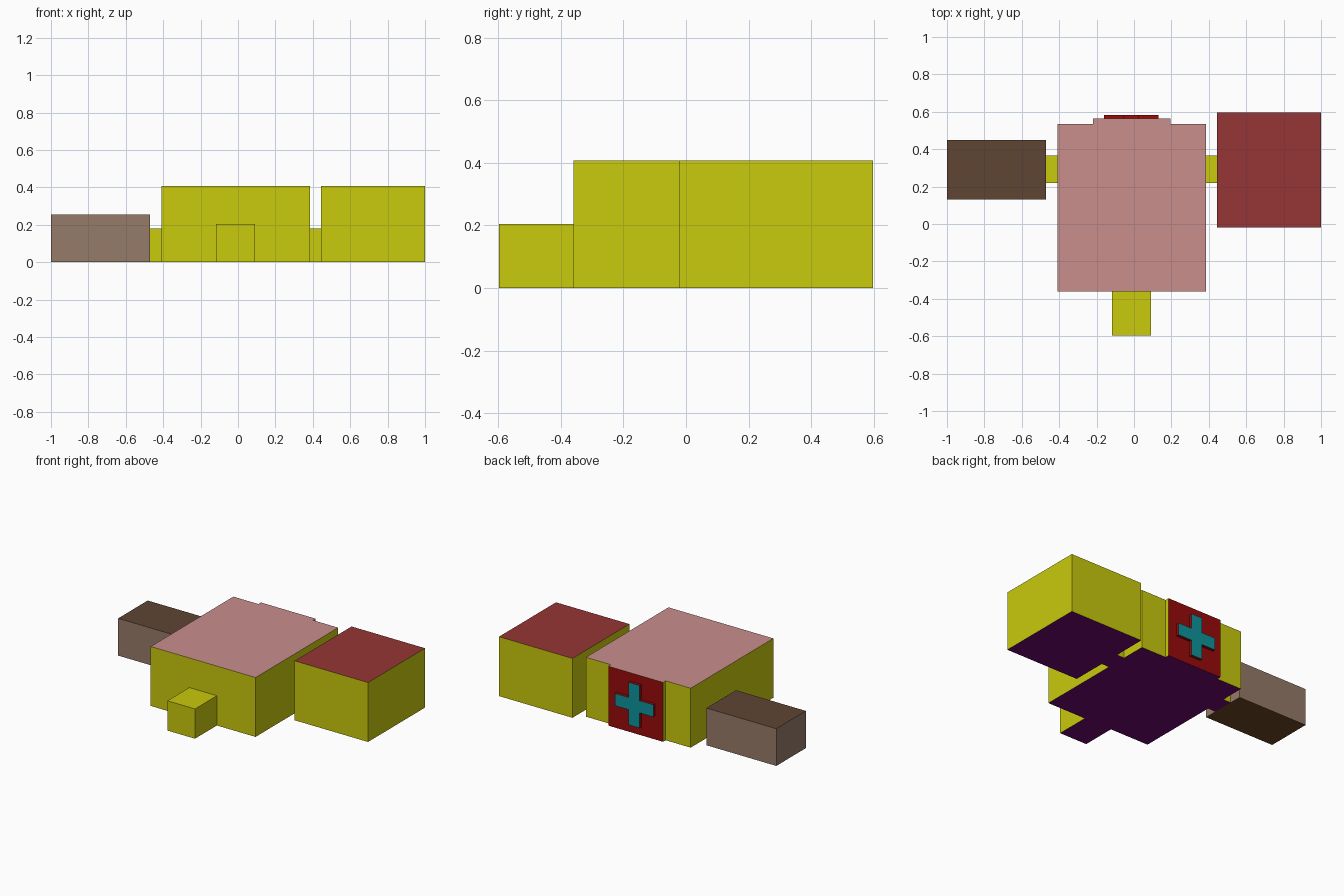
import bpy
import bmesh
from mathutils import Vector

if "Cube" in bpy.data.objects:
    bpy.data.objects.remove(bpy.data.objects["Cube"])


def srgb(r, g, b):
    lin = [c / 12.92 if c <= 0.04045 else ((c + 0.055) / 1.055) ** 2.4 for c in (r, g, b)]
    return (*lin, 1.0)


def material(name, rgb):
    m = bpy.data.materials.new(name)
    m.diffuse_color = srgb(*rgb)
    m.use_nodes = True
    m.node_tree.nodes["Principled BSDF"].inputs["Base Color"].default_value = m.diffuse_color
    return m


YELLOW = material("yellow", (0.79, 0.79, 0.05))
PINK = material("pink", (0.79, 0.56, 0.555))
RED = material("red", (0.59, 0.21, 0.21))
DARK_RED = material("dark_red", (0.60, 0.04, 0.04))
TEAL = material("teal", (0.05, 0.58, 0.61))
PURPLE = material("purple", (0.43, 0.03, 0.43))
TAN = material("tan", (0.59, 0.48, 0.41))
BROWN = material("brown", (0.37, 0.27, 0.20))
UNDER_BROWN = material("under_brown", (0.42, 0.27, 0.13))

AXES = {"top": Vector((0, 0, 1)), "bottom": Vector((0, 0, -1)), "back": Vector((0, 1, 0))}


def finish(name, bm, side, faces):
    """Make the object, colouring faces by the direction they point."""
    bmesh.ops.recalc_face_normals(bm, faces=bm.faces)
    bm.normal_update()
    for f in bm.faces:
        for i, key in enumerate(faces):
            if f.normal.dot(AXES[key]) > 0.9:
                f.material_index = i + 1
    mesh = bpy.data.meshes.new(name)
    bm.to_mesh(mesh)
    bm.free()
    for m in (side, *faces.values()):
        mesh.materials.append(m)
    obj = bpy.data.objects.new(name, mesh)
    bpy.context.collection.objects.link(obj)
    return obj


def box(name, x, y, z, side, **faces):
    bm = bmesh.new()
    bmesh.ops.create_cube(bm, size=1)
    for v in bm.verts:
        v.co = [r[0] if c < 0 else r[1] for c, r in zip(v.co, (x, y, z))]
    return finish(name, bm, side, faces)


# Central block and the raised panel on its back
box("main_block", (-0.41, 0.385), (-0.36, 0.535), (0, 0.407), YELLOW, top=PINK, bottom=PURPLE)
box("back_panel", (-0.22, 0.195), (0.535, 0.563), (0, 0.407), YELLOW,
    top=PINK, bottom=PURPLE, back=DARK_RED)

# Front stub
box("front_stub", (-0.117, 0.092), (-0.597, -0.36), (0, 0.204), YELLOW, bottom=PURPLE)

# Short connectors to the side blocks
for name, x in (("left_connector", (-0.47, -0.41)), ("right_connector", (0.385, 0.443))):
    box(name, x, (0.22, 0.365), (0, 0.18), YELLOW, bottom=PURPLE)

# Side blocks
box("right_block", (0.443, 1.0), (-0.02, 0.597), (0, 0.407), YELLOW, top=RED, bottom=PURPLE)
box("left_block", (-1.0, -0.47), (0.13, 0.45), (0, 0.255), TAN, top=BROWN, bottom=UNDER_BROWN)

# Plus-shaped emblem standing out from the back panel
cx, cz, a, h = -0.015, 0.204, 0.042, 0.146
quarter = [(h, -a), (h, a), (a, a)]
outline = []
for _ in range(4):
    outline += quarter
    quarter = [(-z, x) for x, z in quarter]
bm = bmesh.new()
base = bm.faces.new([bm.verts.new((cx + x, 0.563, cz + z)) for x, z in outline])
ext = bmesh.ops.extrude_face_region(bm, geom=[base], use_keep_orig=True)
for v in ext["geom"]:
    if isinstance(v, bmesh.types.BMVert):
        v.co.y = 0.584
finish("back_plus", bm, DARK_RED, {"back": TEAL})
